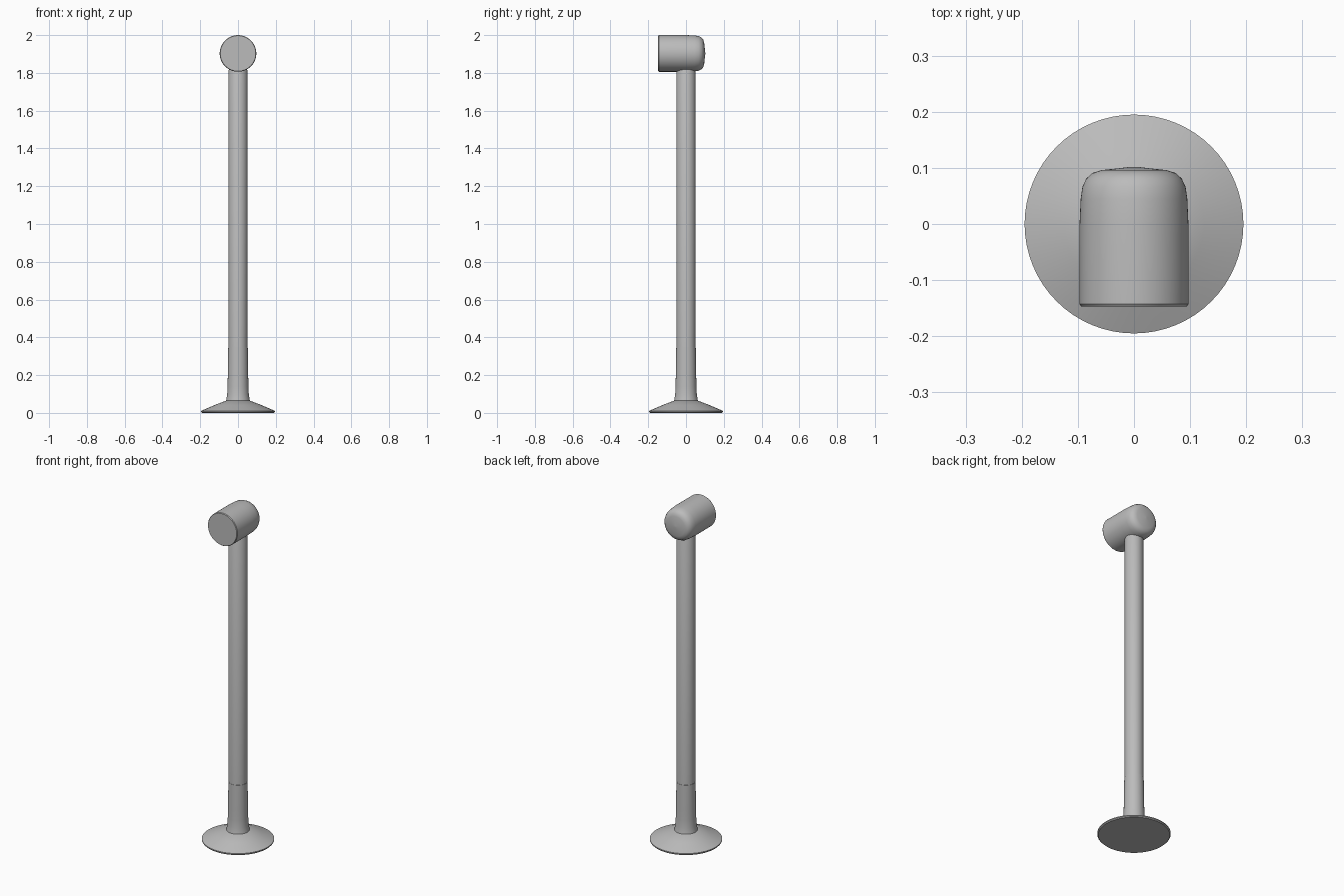
import bpy
import math
from mathutils import Matrix

cube = bpy.data.objects.get("Cube")
if cube:
    bpy.data.objects.remove(cube, do_unlink=True)

# One grey metal for the whole lamp
metal = bpy.data.materials.new("grey metal")
metal.use_nodes = True
grey = (0.5, 0.5, 0.5, 1)
metal.diffuse_color = grey
metal.node_tree.nodes["Principled BSDF"].inputs["Base Color"].default_value = grey


def lathe(name, profile, place=Matrix(), sides=64):
    """Revolve (radius, height) points around the local z axis; ends are capped."""
    verts, faces = [], []
    for r, h in profile:
        for i in range(sides):
            a = math.tau * i / sides
            verts.append((r * math.cos(a), r * math.sin(a), h))
    for k in range(len(profile) - 1):
        for i in range(sides):
            j = (i + 1) % sides
            a, b = k * sides, (k + 1) * sides
            faces.append((a + i, a + j, b + j, b + i))
    faces.append(tuple(reversed(range(sides))))
    faces.append(tuple(range(len(verts) - sides, len(verts))))
    mesh = bpy.data.meshes.new(name)
    mesh.from_pydata(verts, [], faces)
    mesh.materials.append(metal)
    obj = bpy.data.objects.new(name, mesh)
    bpy.context.collection.objects.link(obj)
    obj.matrix_world = place
    bpy.ops.object.select_all(action="DESELECT")
    obj.select_set(True)
    bpy.context.view_layer.objects.active = obj
    bpy.ops.object.shade_smooth_by_angle(angle=math.radians(35))
    return obj


# Shallow conical foot
lathe("base", [(0.19, 0), (0.195, 0.005), (0.195, 0.011), (0.125, 0.041), (0.06, 0.066)])

# Flared sleeve where the post meets the foot
lathe("post_collar", [(0.064, 0.06), (0.061, 0.075), (0.057, 0.1), (0.055, 0.14),
                      (0.054, 0.2), (0.053, 0.27), (0.0515, 0.35)])

# Straight post with a softened top edge
lathe("post", [(0.05, 0.05), (0.05, 1.812), (0.045, 1.824), (0.04, 1.84)])

# Horizontal lamp head: flat front, rounded back
head_place = Matrix.Translation((0, 0, 1.903)) @ Matrix.Rotation(-math.pi / 2, 4, "X")
lathe("lamp_head", [(0.094, -0.147), (0.097, -0.143), (0.097, 0), (0.095, 0.045),
                    (0.092, 0.066), (0.085, 0.081), (0.074, 0.091), (0.058, 0.096),
                    (0.03, 0.099), (0.005, 0.102)], head_place)
